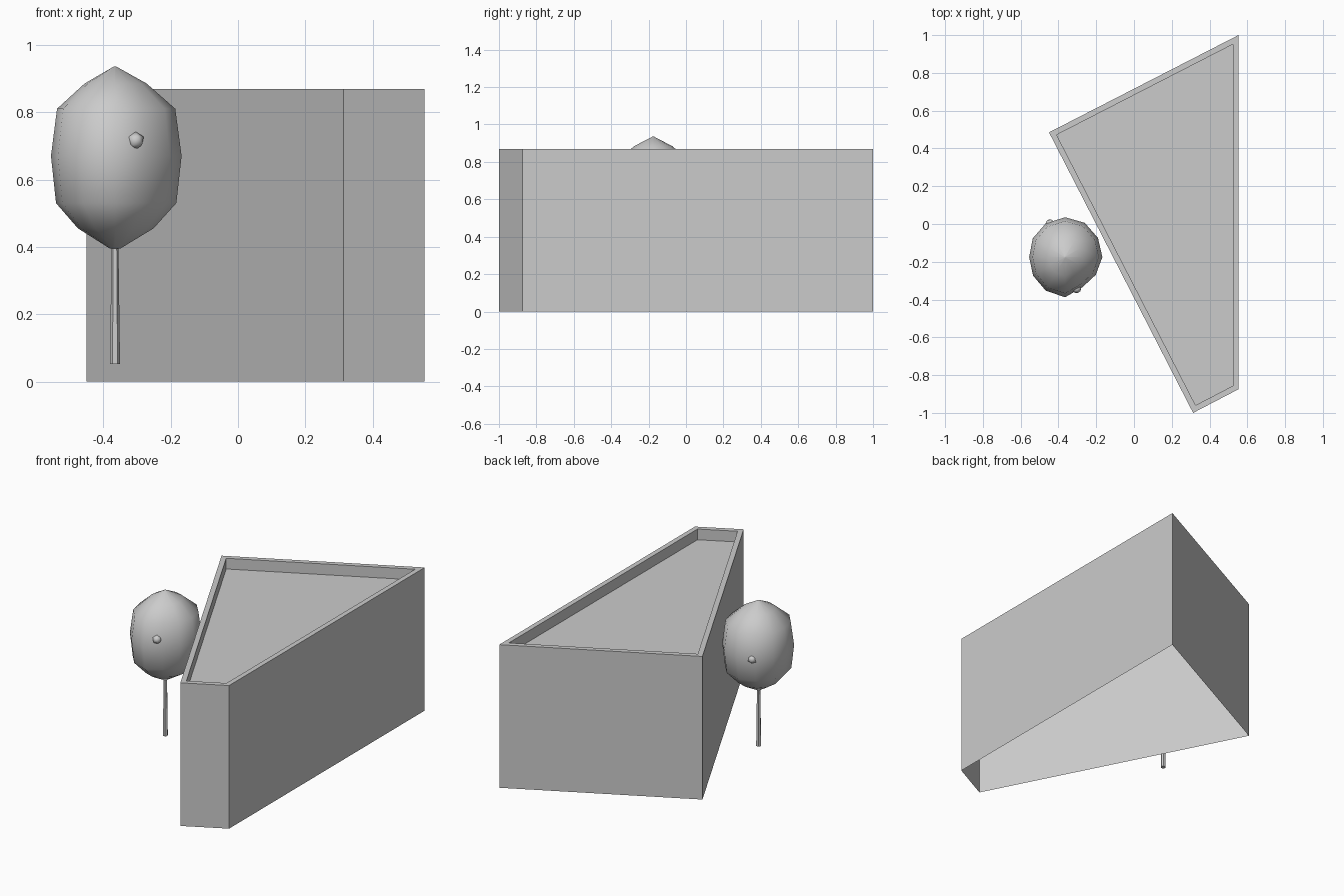
import bpy, bmesh, math
from mathutils import Vector

if "Cube" in bpy.data.objects:
    bpy.data.objects.remove(bpy.data.objects["Cube"])


def add_object(name, bm, smooth_angle=None):
    bmesh.ops.recalc_face_normals(bm, faces=bm.faces)
    mesh = bpy.data.meshes.new(name)
    bm.to_mesh(mesh)
    bm.free()
    ob = bpy.data.objects.new(name, mesh)
    bpy.context.collection.objects.link(ob)
    if smooth_angle:
        bpy.ops.object.select_all(action='DESELECT')
        ob.select_set(True)
        bpy.context.view_layer.objects.active = ob
        bpy.ops.object.shade_smooth_by_angle(angle=math.radians(smooth_angle))
    return ob


def loft(bm, rings):
    # Bridge successive rings of equal count and cap both ends
    loops = [[bm.verts.new(p) for p in ring] for ring in rings]
    n = len(loops[0])
    for a, b in zip(loops, loops[1:]):
        for i in range(n):
            j = (i + 1) % n
            bm.faces.new((a[i], a[j], b[j], b[i]))
    return bm.faces.new(loops[0][::-1]), bm.faces.new(loops[-1])


# Building: wedge-shaped shell, open below, with parapet and sunken flat roof
HEIGHT, PARAPET, RECESS = 0.868, 0.03, 0.065
outline = [(-0.45, 0.485), (0.313, -1.0), (0.553, -0.875), (0.553, 1.0)]
bm = bmesh.new()
bottom, roof = loft(bm, [[(x, y, z) for x, y in outline] for z in (0, HEIGHT)])
bm.normal_update()
bmesh.ops.inset_region(bm, faces=[roof], thickness=PARAPET, use_even_offset=True)
ext = bmesh.ops.extrude_face_region(bm, geom=[roof])
for v in ext["geom"]:
    if isinstance(v, bmesh.types.BMVert):
        v.co.z -= RECESS
bmesh.ops.recalc_face_normals(bm, faces=bm.faces)
unwanted = [f for f in (bottom, roof) if f.is_valid]
bmesh.ops.delete(bm, geom=unwanted, context='FACES_ONLY')
add_object("building", bm)

# Tree crown: low-poly lofted blob, slightly irregular around its axis
CX, CY = -0.365, -0.175
wobble = [1.04, 1.06, 1.1, 1.11, 1.08, 1.04, 1.0, 1.03, 1.08, 1.12, 0.97, 0.99]
profile = [(0.395, 0.015), (0.455, 0.11), (0.53, 0.175), (0.67, 0.19),
           (0.81, 0.172), (0.885, 0.09), (0.935, 0.004)]
bm = bmesh.new()
loft(bm, [[(CX + r * w * math.cos(math.tau * i / 12),
            CY + r * w * math.sin(math.tau * i / 12), z)
           for i, w in enumerate(wobble)] for z, r in profile])
add_object("tree_crown", bm, 60)

# Small leaf bumps poking through the crown
for name, pos in (("front_leaf_bump", (-0.304, -0.342, 0.715)),
                  ("back_leaf_bump", (-0.445, 0.0, 0.665))):
    bm = bmesh.new()
    bmesh.ops.create_icosphere(bm, subdivisions=1, radius=0.027)
    bmesh.ops.translate(bm, verts=bm.verts, vec=Vector(pos))
    add_object(name, bm, 60)

# Tree trunk: thin tapered prism
bm = bmesh.new()
loft(bm, [[(CX + r * math.cos(math.tau * i / 6), CY + r * math.sin(math.tau * i / 6), z)
           for i in range(6)] for z, r in ((0.053, 0.015), (0.42, 0.01))])
add_object("tree_trunk", bm, 30)
